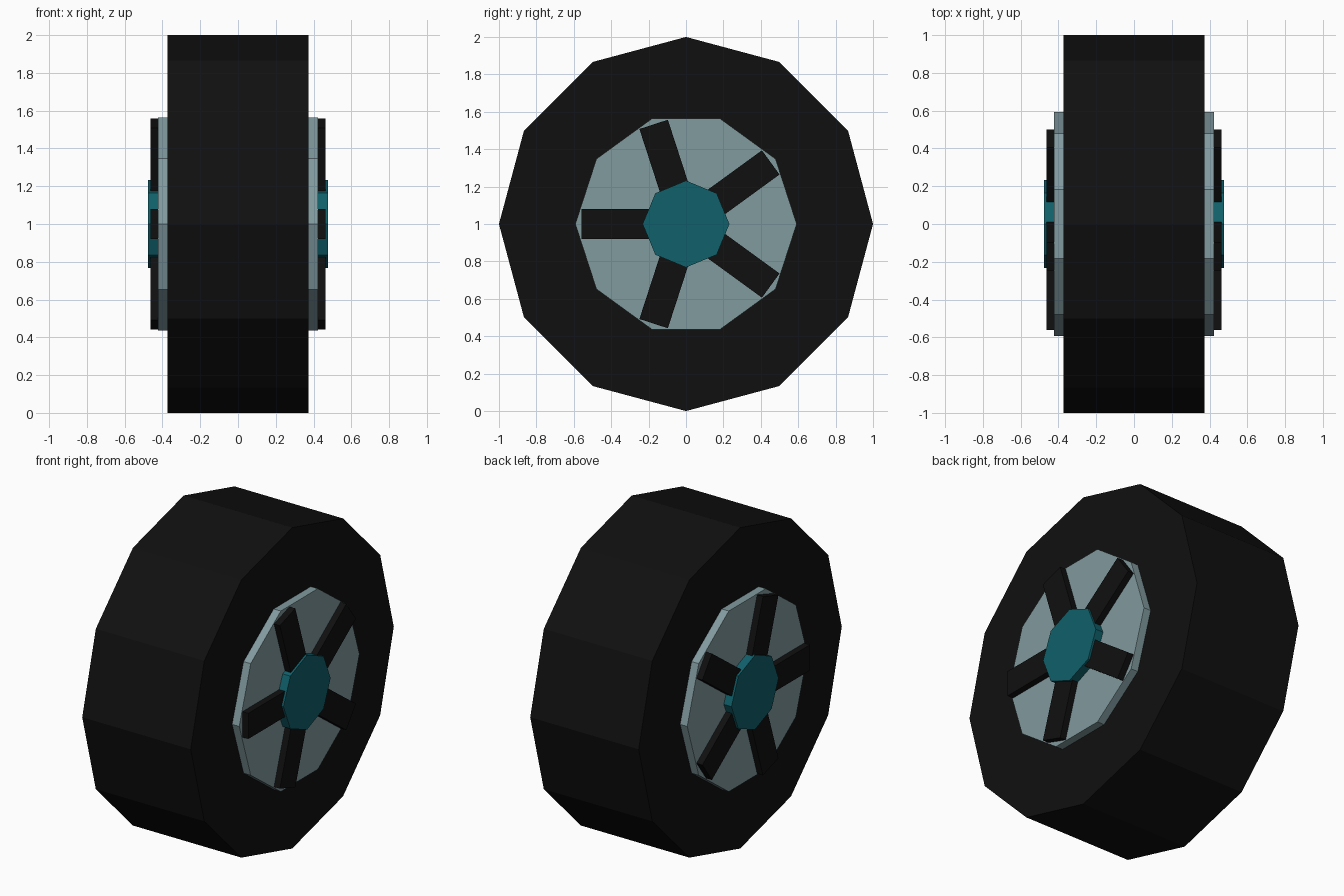
import bpy, bmesh, math
from mathutils import Matrix, Vector

if "Cube" in bpy.data.objects:
    bpy.data.objects.remove(bpy.data.objects["Cube"])


def material(name, rgb):
    m = bpy.data.materials.new(name)
    m.diffuse_color = (*rgb, 1.0)
    m.use_nodes = True
    m.node_tree.nodes["Principled BSDF"].inputs["Base Color"].default_value = m.diffuse_color
    return m


RUBBER = material("black rubber", (0.005, 0.005, 0.005))
METAL = material("grey metal", (0.22, 0.325, 0.345))
TEAL = material("teal hub", (0.005, 0.115, 0.145))

CENTRE = Vector((0, 0, 1))


def add_object(name, bm, mat):
    bmesh.ops.recalc_face_normals(bm, faces=bm.faces)
    mesh = bpy.data.meshes.new(name)
    bm.to_mesh(mesh)
    bm.free()
    mesh.materials.append(mat)
    obj = bpy.data.objects.new(name, mesh)
    bpy.context.collection.objects.link(obj)
    obj.location = CENTRE
    return obj


def prism(name, sides, radius, half_width, mat):
    """Flat-sided disc along x, with one corner on the +y axis."""
    bm = bmesh.new()
    ring = [bm.verts.new((-half_width, radius * math.cos(a), radius * math.sin(a)))
            for a in (2 * math.pi * i / sides for i in range(sides))]
    cap = bm.faces.new(ring)
    out = bmesh.ops.extrude_face_region(bm, geom=[cap], use_keep_orig=True)
    top = [v for v in out["geom"] if isinstance(v, bmesh.types.BMVert)]
    bmesh.ops.translate(bm, verts=top, vec=(2 * half_width, 0, 0))
    return add_object(name, bm, mat)


# Tyre, rim and hub share one axle
prism("tyre", 12, 1.0, 0.374, RUBBER)
prism("rim", 10, 0.592, 0.423, METAL)
prism("hub", 8, 0.232, 0.476, TEAL)

# Five spokes on each side, one pointing to the front
for side, label in ((1, "right"), (-1, "left")):
    for i in range(5):
        bm = bmesh.new()
        inner, outer, back, face = 0.1, 0.56, 0.40, 0.463
        place = (Matrix.Rotation(math.pi + i * math.tau / 5, 4, 'X')
                 @ Matrix.Translation((side * (back + face) / 2, (inner + outer) / 2, 0))
                 @ Matrix.Diagonal((face - back, outer - inner, 0.16, 1)))
        bmesh.ops.create_cube(bm, size=1, matrix=place)
        add_object(f"{label}_spoke_{i + 1}", bm, RUBBER)
